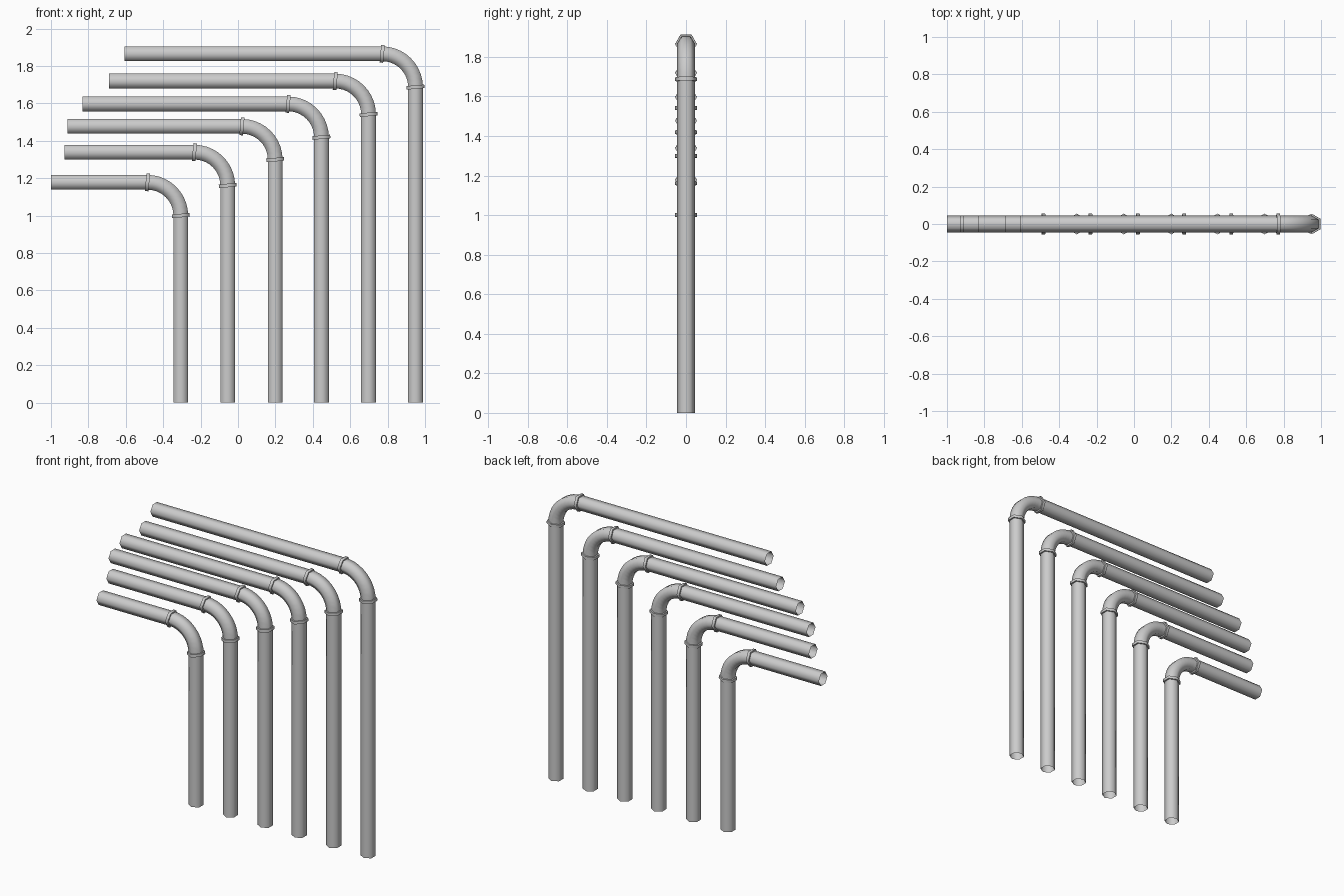
import bpy, bmesh, math
from mathutils import Vector

if "Cube" in bpy.data.objects:
    bpy.data.objects.remove(bpy.data.objects["Cube"])

SIDES, R, BEND = 6, 0.0455, 0.178


def sweep(name, stations, closed=False):
    """Skin hexagonal sections; each station = (x, z, heading angle, radius)."""
    bm = bmesh.new()
    rings = []
    for x, z, ang, r in stations:
        n = Vector((math.sin(ang), 0, -math.cos(ang)))
        side = Vector((0, 1, 0))
        rings.append([bm.verts.new(Vector((x, 0, z)) + r * (
            math.cos(k * math.tau / SIDES) * side + math.sin(k * math.tau / SIDES) * n))
            for k in range(SIDES)])
    pairs = list(zip(rings, rings[1:]))
    if closed:
        pairs.append((rings[-1], rings[0]))
    for a, b in pairs:
        for k in range(SIDES):
            j = (k + 1) % SIDES
            bm.faces.new((a[k], a[j], b[j], b[k]))
    for f in bm.faces:
        f.smooth = True
    # Make the faces point outward
    if closed:
        bmesh.ops.recalc_face_normals(bm, faces=bm.faces[:])
    else:
        bm.faces.ensure_lookup_table()
        f = bm.faces[0]
        f.normal_update()
        c = sum((v.co for v in rings[0] + rings[1]), Vector()) / (2 * SIDES)
        if f.normal.dot(f.calc_center_median() - c) < 0:
            bmesh.ops.reverse_faces(bm, faces=bm.faces[:])
    bm.verts.index_update()
    me = bpy.data.meshes.new(name)
    bm.to_mesh(me)
    bm.free()
    ob = bpy.data.objects.new(name, me)
    bpy.context.collection.objects.link(ob)
    return ob


def collar(name, x, z, ang):
    """Raised band around a joint, slightly tilted with the bend."""
    dx, dz, h = math.cos(ang), math.sin(ang), 0.0095
    ob = sweep(name, [(x + s * dx, z + s * dz, ang, r) for s, r in
                      ((-h, R * 0.98), (-h, 0.055), (h, 0.055), (h, R * 0.98))], True)
    for e in ob.data.edges:  # crisp rims on the band
        a, b = (v // SIDES for v in e.vertices)
        e.use_edge_sharp = a == b


# riser x, run height z, left end of the run
PIPES = [(-0.306, 1.178, -1.0), (-0.055, 1.339, -0.928), (0.199, 1.477, -0.912),
         (0.446, 1.597, -0.832), (0.698, 1.719, -0.689), (0.949, 1.865, -0.607)]
UP, LEFT, TILT = math.pi / 2, math.pi, math.radians(5)

for i, (x, z, left) in enumerate(PIPES, 1):
    cx, cz = x - BEND, z - BEND
    sweep(f"riser_{i}", [(x, 0, UP, R), (x, cz, UP, R)])
    sweep(f"elbow_{i}", [(cx + BEND * math.cos(t), cz + BEND * math.sin(t), t + UP, R)
                         for t in (k * UP / 10 for k in range(11))])
    sweep(f"run_{i}", [(cx, z, LEFT, R), (left, z, LEFT, R)])
    collar(f"lower_collar_{i}", x, cz, UP + TILT)
    collar(f"upper_collar_{i}", cx, z, LEFT - TILT)
